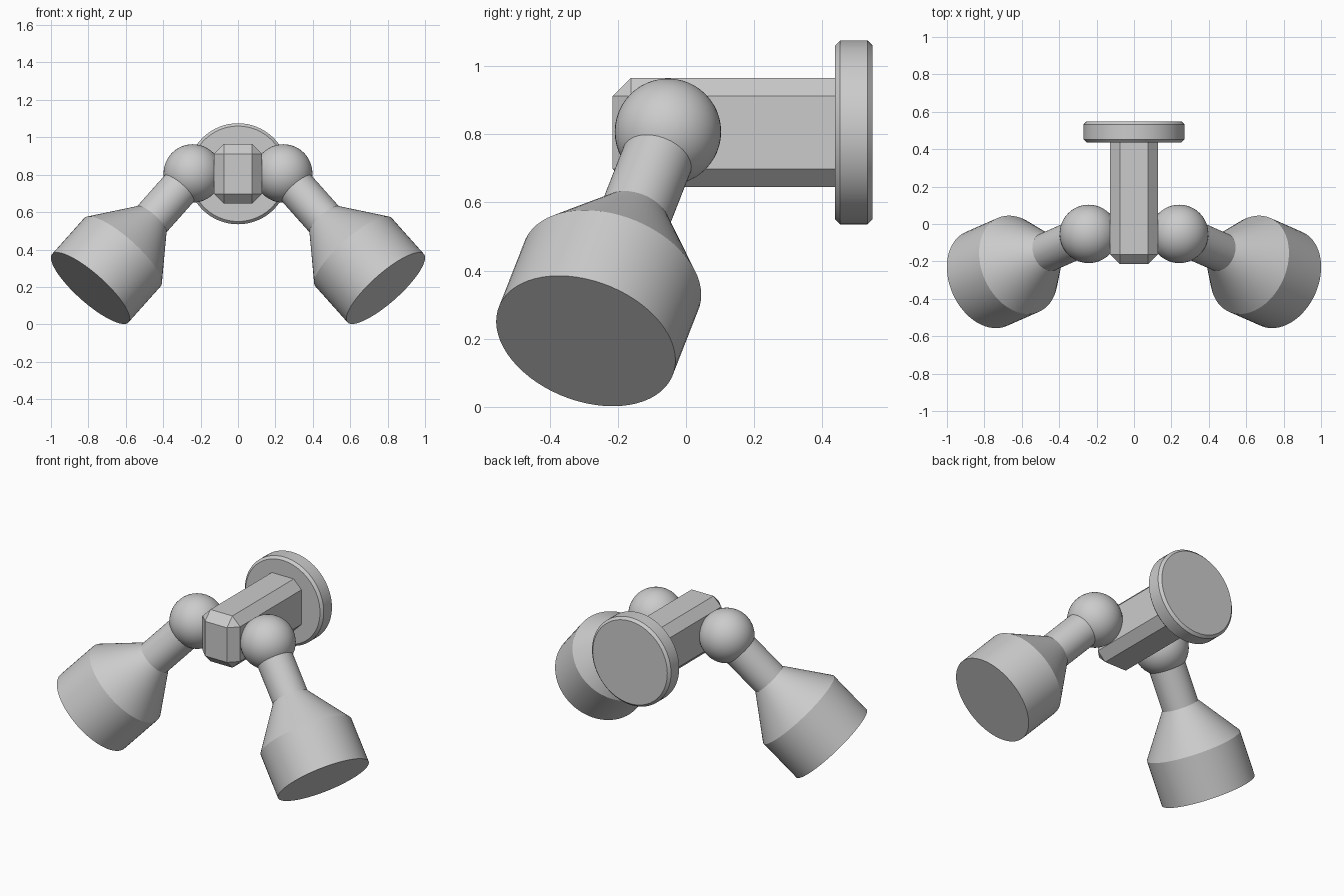
import bpy, bmesh, math
from mathutils import Vector, Matrix

if "Cube" in bpy.data.objects:
    bpy.data.objects.remove(bpy.data.objects["Cube"], do_unlink=True)

# Single satin grey finish
grey = bpy.data.materials.new("satin_grey")
grey.use_nodes = True
COLOUR = (0.6, 0.6, 0.6, 1)
grey.diffuse_color = COLOUR
grey.node_tree.nodes["Principled BSDF"].inputs["Base Color"].default_value = COLOUR


def finish(name, bm, matrix, smooth=True, bevel=0):
    mesh = bpy.data.meshes.new(name)
    bmesh.ops.recalc_face_normals(bm, faces=bm.faces)
    bm.to_mesh(mesh)
    bm.free()
    mesh.materials.append(grey)
    obj = bpy.data.objects.new(name, mesh)
    bpy.context.collection.objects.link(obj)
    obj.matrix_world = matrix
    if bevel:
        mod = obj.modifiers.new("chamfer", "BEVEL")
        mod.width = bevel
        mod.segments = 1
        mod.limit_method = "ANGLE"
    if smooth:
        bpy.ops.object.select_all(action="DESELECT")
        obj.select_set(True)
        bpy.context.view_layer.objects.active = obj
        bpy.ops.object.shade_smooth_by_angle(angle=math.radians(30))
    return obj


def lathe(name, profile, origin, axis, sides=64):
    """Closed solid of revolution; profile is (radius, distance along axis)."""
    bm = bmesh.new()
    rings = [[bm.verts.new((r * math.cos(math.tau * i / sides),
                            r * math.sin(math.tau * i / sides), t))
              for i in range(sides)] for r, t in profile]
    for a, b in zip(rings, rings[1:]):
        for i in range(sides):
            j = (i + 1) % sides
            bm.faces.new((a[i], a[j], b[j], b[i]))
    bm.faces.new(rings[0])
    bm.faces.new(rings[-1])
    turn = Vector(axis).to_track_quat("Z", "Y").to_matrix().to_4x4()
    return finish(name, bm, Matrix.Translation(origin) @ turn)


# Round wall plate with small chamfers
lathe("wall_plate", [(0.255, 0), (0.27, 0.015), (0.27, 0.095), (0.255, 0.11)],
      (0, 0.437, 0.805), (0, 1, 0))

# Chamfered bar reaching out from the wall plate
bm = bmesh.new()
bmesh.ops.create_cube(bm, size=1)
bmesh.ops.scale(bm, vec=(0.256, 0.72, 0.32), verts=bm.verts)
finish("support_bar", bm, Matrix.Translation((0, 0.145, 0.805)), smooth=False, bevel=0.053)

# Ball joint and lamp head on each side
for side, label in ((1, "left"), (-1, "right")):
    joint = Vector((side * 0.242, -0.053, 0.807))
    bm = bmesh.new()
    bmesh.ops.create_uvsphere(bm, u_segments=48, v_segments=24, radius=0.156)
    finish(label + "_ball_joint", bm, Matrix.Translation(joint))
    aim = (side * 0.639, -0.281, -0.716)
    lathe(label + "_lamp_head", [(0.105, 0.04), (0.105, 0.345), (0.274, 0.588), (0.274, 0.857)],
          joint, aim)
